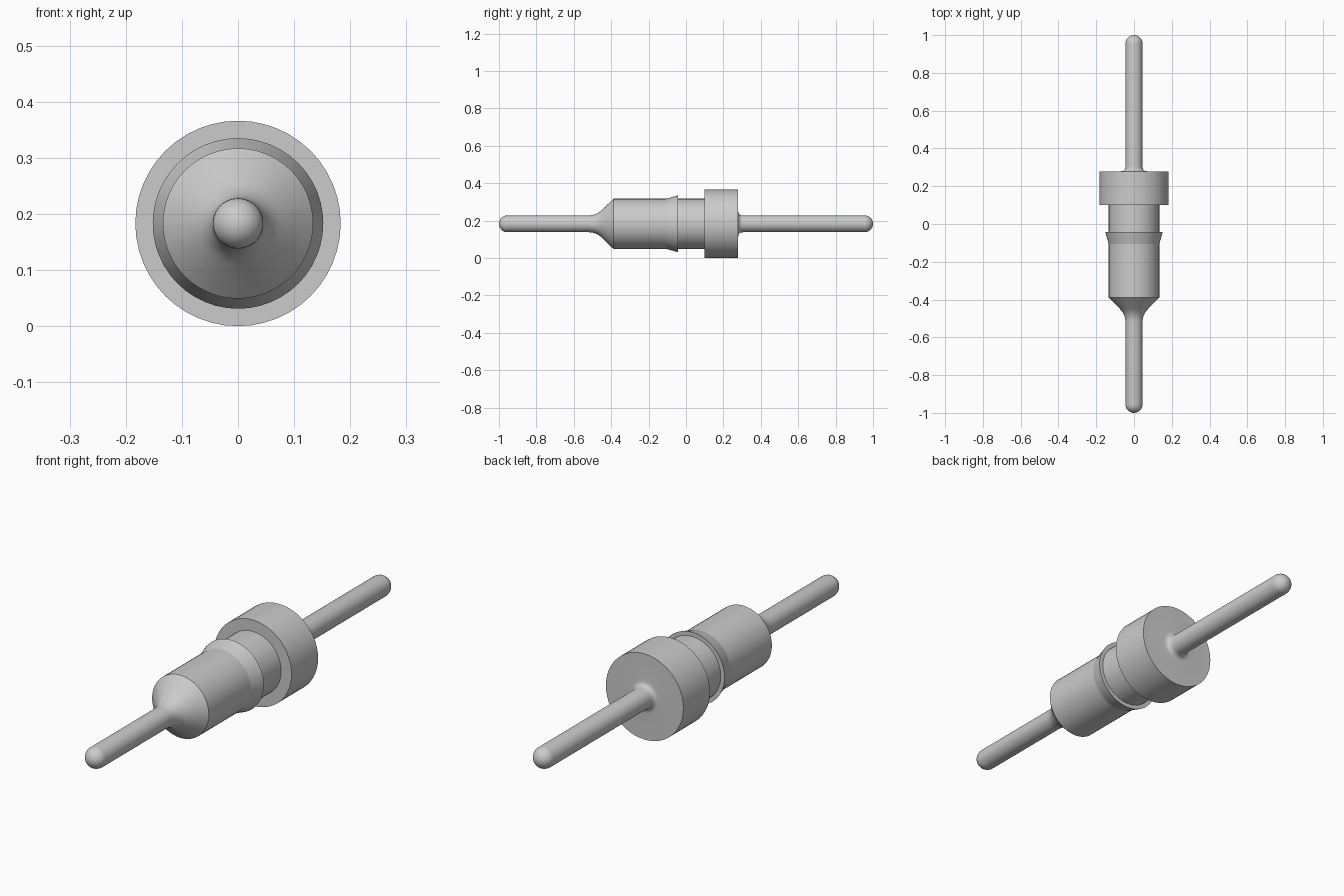
import bpy, bmesh
from math import sin, cos, pi, radians

if "Cube" in bpy.data.objects:
    bpy.data.objects.remove(bpy.data.objects["Cube"])

SIDES = 48
AXIS_Z = 0.183
PIN_R = 0.045


def curve(a, b, c, n=6):
    """Quadratic bend from a to c with corner b, as (y, radius) points."""
    return [tuple((1-t)**2*p + 2*t*(1-t)*q + t*t*r for p, q, r in zip(a, b, c))
            for t in (i/n for i in range(n+1))]


def tip(direction, n=8):
    """Rounded pin end, from pole to full pin radius."""
    return [(direction*(1 - PIN_R*(1-cos(i*pi/2/n))), PIN_R*sin(i*pi/2/n))
            for i in range(n+1)]


def lathe(name, profile):
    """Revolve (y, radius) points round the pin axis."""
    bm = bmesh.new()
    rings = []
    for y, r in profile:
        if r < 1e-6:
            rings.append([bm.verts.new((0, y, AXIS_Z))])
        else:
            rings.append([bm.verts.new((r*cos(2*pi*i/SIDES), y, AXIS_Z + r*sin(2*pi*i/SIDES)))
                          for i in range(SIDES)])
    for a, b in zip(rings, rings[1:]):
        for i in range(SIDES):
            j = (i+1) % SIDES
            quad = [a[i % len(a)], a[j % len(a)], b[j % len(b)], b[i % len(b)]]
            bm.faces.new(list(dict.fromkeys(quad)))
    bmesh.ops.recalc_face_normals(bm, faces=bm.faces)
    mesh = bpy.data.meshes.new(name)
    bm.to_mesh(mesh)
    bm.free()
    obj = bpy.data.objects.new(name, mesh)
    bpy.context.collection.objects.link(obj)
    bpy.ops.object.select_all(action='DESELECT')
    obj.select_set(True)
    bpy.context.view_layer.objects.active = obj
    bpy.ops.object.shade_smooth_by_angle(angle=radians(14))
    return obj


profile = tip(-1)                                                        # front pin
profile += curve((-0.52, PIN_R), (-0.479, PIN_R), (-0.448, 0.076))       # flare into shoulder
profile += [(-0.388, 0.134), (-0.105, 0.134)]                            # body
profile += [(-0.043, 0.152), (-0.043, 0.134)]                            # snap barb
profile += [(0.10, 0.134), (0.10, 0.183), (0.279, 0.183)]                # neck and collar
profile += curve((0.279, 0.071), (0.279, PIN_R), (0.305, PIN_R))         # rear fillet
profile += tip(1)[::-1]                                                  # rear pin

lathe("contact_pin", profile)
